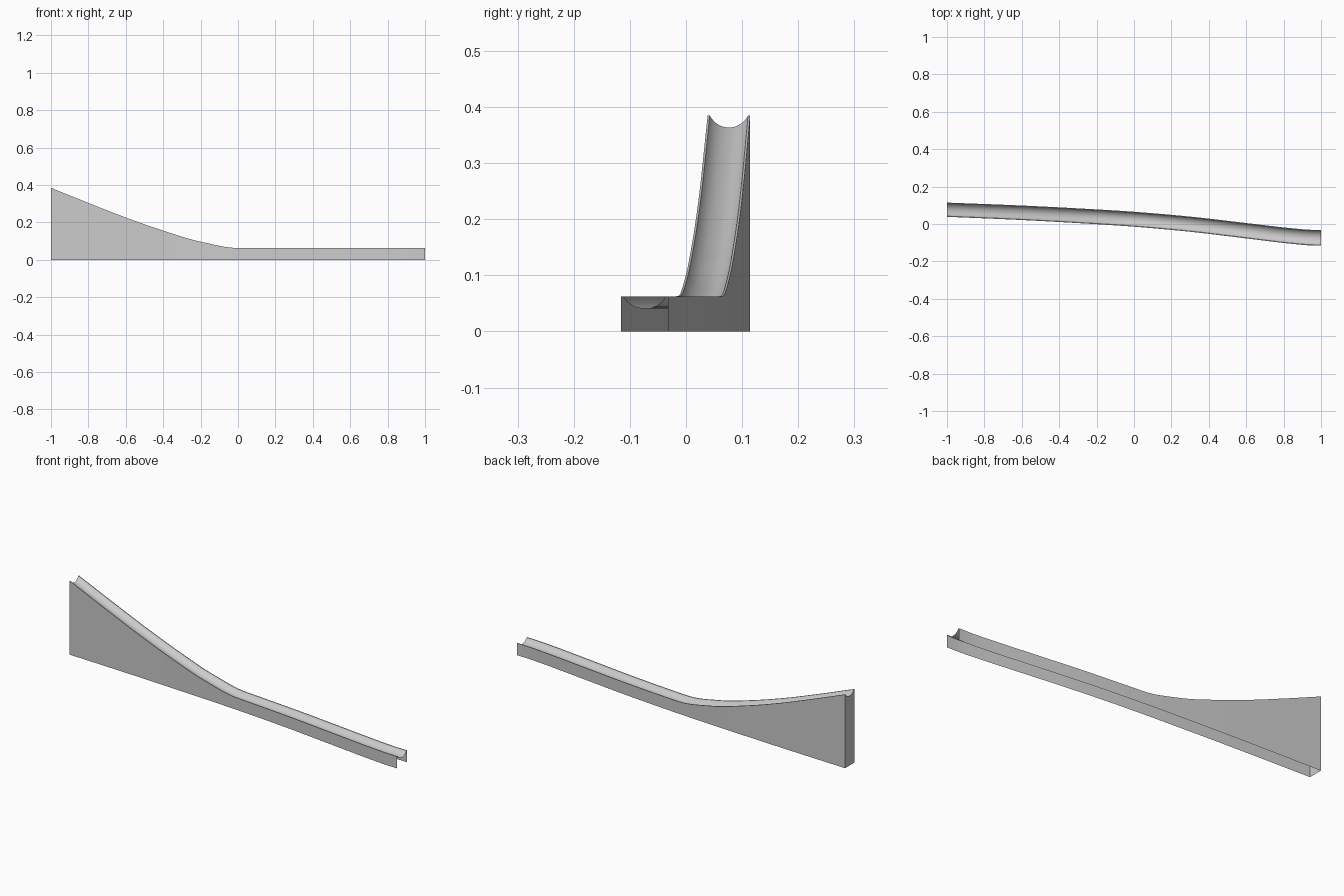
import bpy, bmesh, math

if "Cube" in bpy.data.objects:
    bpy.data.objects.remove(bpy.data.objects["Cube"])

# Centre line (x, y) and rim height (x, z) control points
PATH = [(-1, .0765), (-.6, .060), (-.2, .0385), (0, .0255), (.3, -.001),
        (.6, -.036), (.85, -.065), (.95, -.073), (1, -.074)]
RIM = [(-1, .385), (-.8, .304), (-.6, .226), (-.4, .156), (-.2, .097),
       (0, .063), (.2, .062), (1, .062)]


def smooth(points, x):
    """Monotone cubic interpolation through the control points."""
    sec = [(b[1] - a[1]) / (b[0] - a[0]) for a, b in zip(points, points[1:])]
    tan = [sec[0]]
    for a, b in zip(sec, sec[1:]):
        tan.append(2 * a * b / (a + b) if a * b > 0 else 0)
    tan.append(sec[-1])
    i = 0
    while i < len(sec) - 1 and x > points[i + 1][0]:
        i += 1
    (x0, y0), (x1, y1) = points[i], points[i + 1]
    h = x1 - x0
    t = (x - x0) / h
    return ((2 * t**3 - 3 * t**2 + 1) * y0 + (t**3 - 2 * t**2 + t) * h * tan[i]
            + (3 * t**2 - 2 * t**3) * y1 + (t**3 - t**2) * h * tan[i + 1])


# Channel cross-section: flat rims with a circular trough between them
HALF, RIM_W, DEPTH, ARC = .040, .004, .0215, 16
chord = HALF - RIM_W
radius = (chord**2 + DEPTH**2) / (2 * DEPTH)
spread = math.asin(chord / radius)
profile = [(-HALF, 0)]
for k in range(ARC + 1):
    a = spread * (2 * k / ARC - 1)
    profile.append((radius * math.sin(a), radius - DEPTH - radius * math.cos(a)))
profile.append((HALF, 0))

# Sweep: front wall foot, channel section, back wall foot; bottom stays open
bm = bmesh.new()
STEPS = 80
rows = []
for s in range(STEPS + 1):
    x = -1 + 2 * s / STEPS
    cy, rz, scale = smooth(PATH, x), smooth(RIM, x), 1 + .05 * x
    pts = [(cy + u * scale, rz + v) for u, v in profile]
    pts = [(pts[0][0], 0)] + pts + [(pts[-1][0], 0)]
    rows.append([bm.verts.new((x, y, z)) for y, z in pts])
for r0, r1 in zip(rows, rows[1:]):
    for j in range(len(r0) - 1):
        bm.faces.new((r0[j], r1[j], r1[j + 1], r0[j + 1]))

# End panel closes the tall end only; the low end is left open
bm.faces.new(rows[0])

mesh = bpy.data.meshes.new("slide_channel")
bm.to_mesh(mesh)
bm.free()
slide = bpy.data.objects.new("slide_channel", mesh)
bpy.context.collection.objects.link(slide)
bpy.context.view_layer.objects.active = slide
slide.select_set(True)
bpy.ops.object.shade_smooth_by_angle(angle=math.radians(30))
